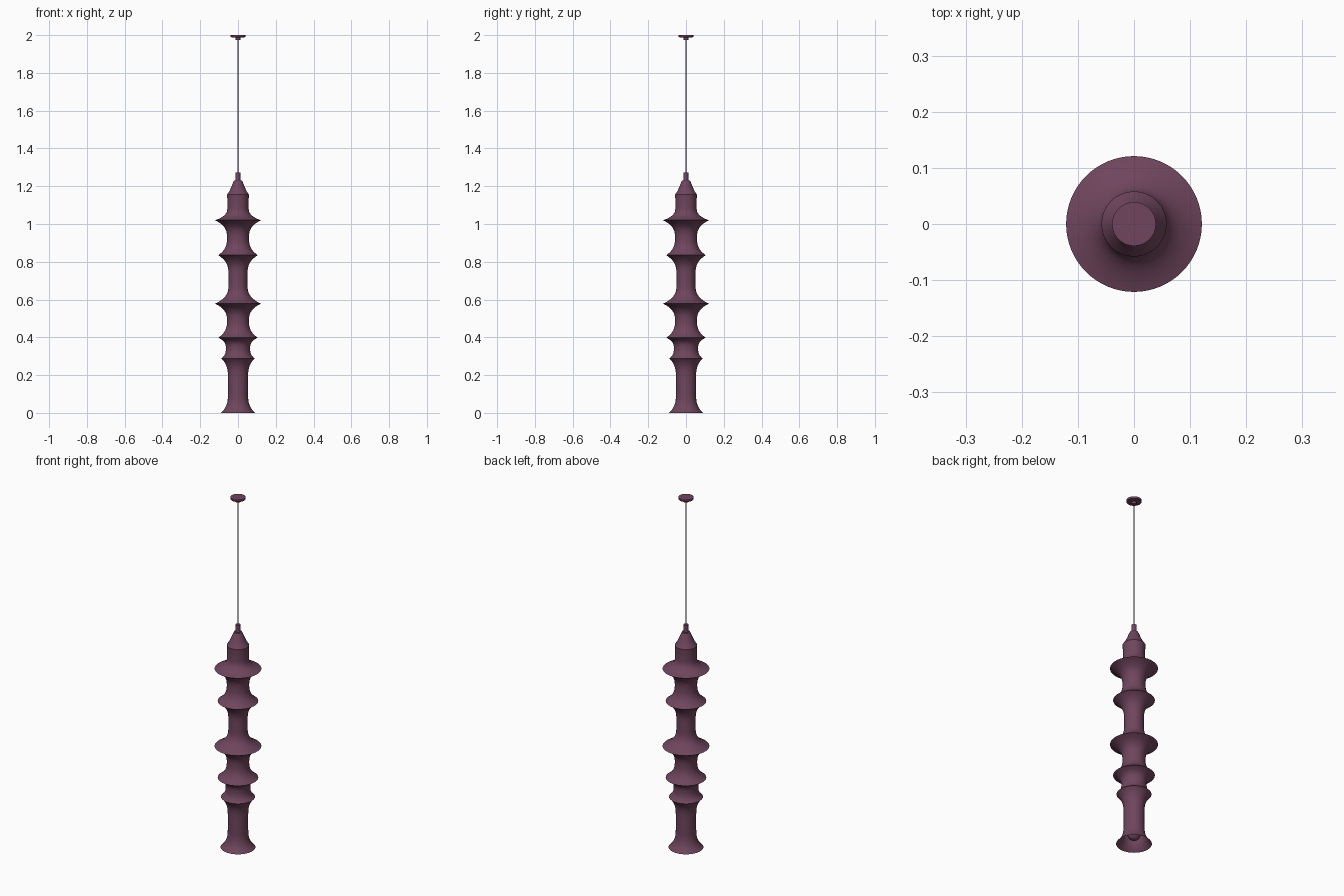
import bpy, math

if "Cube" in bpy.data.objects:
    bpy.data.objects.remove(bpy.data.objects["Cube"])

mat = bpy.data.materials.new("plum")
mat.diffuse_color = (0.16, 0.06, 0.11, 1)
mat.use_nodes = True
mat.node_tree.nodes["Principled BSDF"].inputs["Base Color"].default_value = mat.diffuse_color


def lathe(name, profile, segs=64, angle=35):
    """Spin (radius, z) points around the z axis; radius 0 closes to a pole."""
    verts, faces, rings = [], [], []
    for r, z in profile:
        n = 1 if r == 0 else segs
        rings.append(range(len(verts), len(verts) + n))
        for i in range(n):
            a = 2 * math.pi * i / segs
            verts.append((r * math.cos(a), r * math.sin(a), z))
    for lo, hi in zip(rings, rings[1:]):
        for i in range(segs):
            j = (i + 1) % segs
            ids = [lo[i % len(lo)], lo[j % len(lo)], hi[j % len(hi)], hi[i % len(hi)]]
            faces.append(list(dict.fromkeys(ids)))
    me = bpy.data.meshes.new(name)
    me.from_pydata(verts, [], faces)
    me.materials.append(mat)
    ob = bpy.data.objects.new(name, me)
    bpy.context.collection.objects.link(ob)
    bpy.context.view_layer.objects.active = ob
    ob.select_set(True)
    bpy.ops.object.shade_smooth_by_angle(angle=math.radians(angle))
    ob.select_set(False)
    return ob


# Stretched fabric shade: sharp hoops (radius, z) joined by waisted sleeves
hoops = [(0.09, 0.0), (0.088, 0.288), (0.105, 0.398), (0.121, 0.578),
         (0.105, 0.835), (0.121, 1.02), (0.058, 1.155)]
waists = [0.053, 0.064, 0.058, 0.05, 0.058, 0.056]
profile = [hoops[0]]
STEPS = 24
for (r0, z0), (r1, z1), w in zip(hoops, hoops[1:], waists):
    reach = min(0.11, (z1 - z0) * 0.55)
    for k in range(1, STEPS + 1):
        t = k / STEPS
        t = t * t * (3 - 2 * t)  # denser rings near the hoops
        z = z0 + (z1 - z0) * t
        low = (r0 - w) * max(0, 1 - (z - z0) / reach) ** 3.2
        high = (r1 - w) * max(0, 1 - (z1 - z) / reach) ** 3.2
        profile.append((w + low + high, z))
lathe("shade", profile)

# Conical top cap
lathe("top_cap", [(0.058, 1.155), (0.048, 1.17), (0.039, 1.188), (0.031, 1.207),
                  (0.025, 1.222), (0.021, 1.23), (0, 1.231)])

# Cable grip, cable and ceiling canopy
lathe("cable_grip", [(0, 1.225), (0.013, 1.225), (0.013, 1.272), (0, 1.274)], 32)
lathe("cable", [(0, 1.26), (0.003, 1.26), (0.003, 1.99), (0, 1.99)], 12, 60)
lathe("canopy", [(0, 1.974), (0.013, 1.974), (0.013, 1.987), (0.038, 1.989),
                 (0.039, 1.991), (0.039, 2.0), (0, 2.0)], 48)

# Bulb just inside the lower opening
bulb = [(0.034 * math.sin(math.pi * k / 16), 0.056 - 0.034 * math.cos(math.pi * k / 16))
        for k in range(1, 14)]
lathe("bulb", [(0, 0.022)] + bulb + [(0.013, 0.12), (0, 0.12)], 32)
